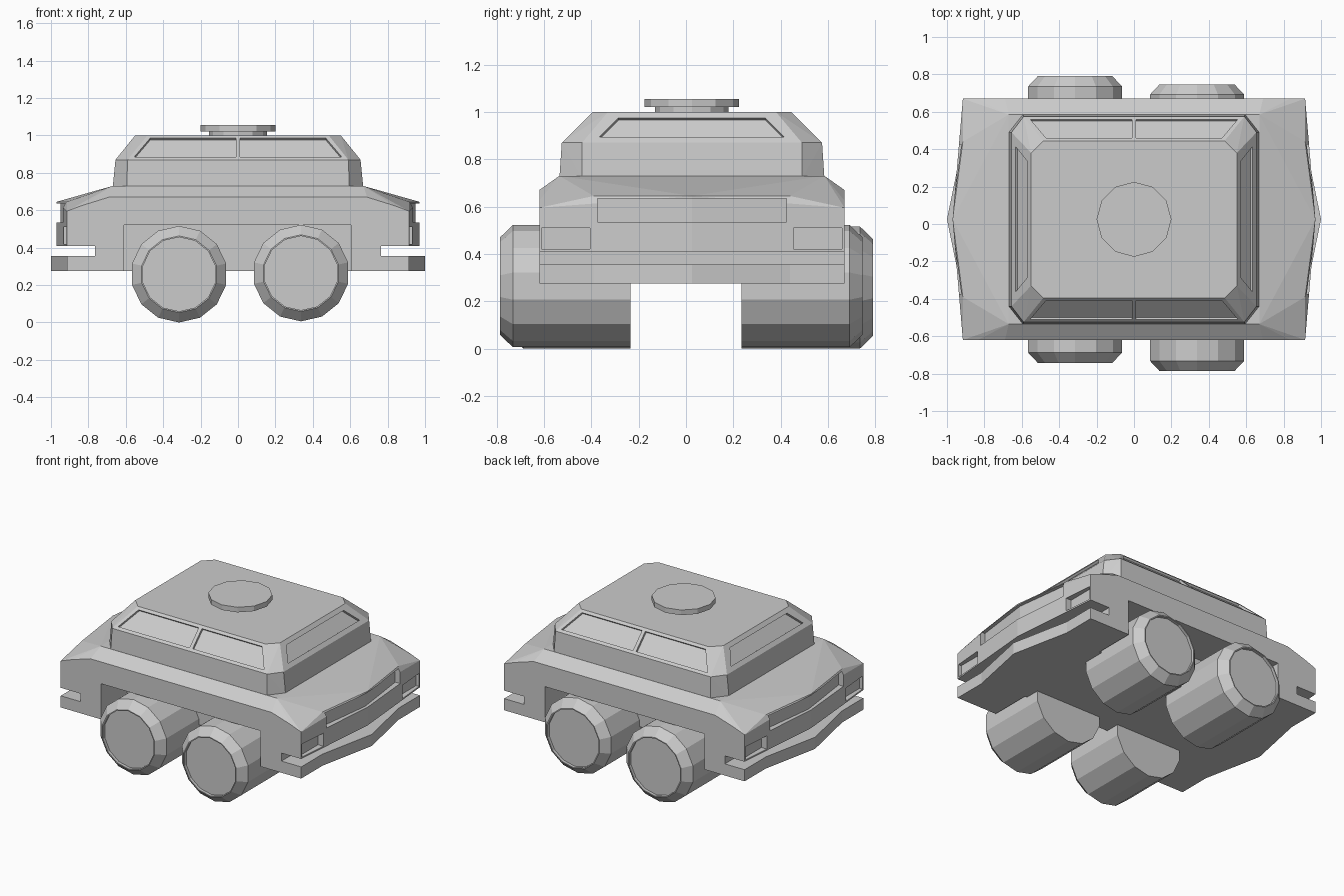
import bpy, bmesh, math
from mathutils import Vector

if "Cube" in bpy.data.objects:
    bpy.data.objects.remove(bpy.data.objects["Cube"])

CY = 0.025          # body centre line in y
SIGNS = (-1, 1)


def make(name, bm):
    bmesh.ops.recalc_face_normals(bm, faces=bm.faces)
    me = bpy.data.meshes.new(name)
    bm.to_mesh(me)
    bm.free()
    ob = bpy.data.objects.new(name, me)
    bpy.context.collection.objects.link(ob)
    return ob


def hull(name, pts):
    """Convex solid around points."""
    bm = bmesh.new()
    for p in pts:
        bm.verts.new(p)
    res = bmesh.ops.convex_hull(bm, input=bm.verts)
    loose = [v for v in bm.verts if not v.link_faces]
    bmesh.ops.delete(bm, geom=loose, context='VERTS')
    bmesh.ops.dissolve_limit(bm, angle_limit=0.01, verts=bm.verts, edges=bm.edges)
    return make(name, bm)


def prism(name, pts, vec):
    """Flat polygon swept along a vector."""
    bm = bmesh.new()
    f = bm.faces.new([bm.verts.new(p) for p in pts])
    new = bmesh.ops.extrude_face_region(bm, geom=[f])['geom']
    bmesh.ops.translate(bm, vec=vec, verts=[v for v in new if isinstance(v, bmesh.types.BMVert)])
    return make(name, bm)


def box(name, x0, x1, y0, y1, z0, z1):
    return prism(name, [(x0, y0, z0), (x1, y0, z0), (x1, y1, z0), (x0, y1, z0)], (0, 0, z1 - z0))


def cut(ob, cutter):
    cutter.hide_render = True
    m = ob.modifiers.new("cut", 'BOOLEAN')
    m.operation, m.solver, m.object = 'DIFFERENCE', 'EXACT', cutter
    bpy.context.view_layer.objects.active = ob
    bpy.ops.object.modifier_apply(modifier=m.name)
    bpy.data.objects.remove(cutter)


def mirror4(pts):
    return [(sx * x, CY + sy * y, z) for x, y, z in pts for sx in SIGNS for sy in SIGNS]


def lathe(name, profile, n, place):
    """Solid of revolution from (radius, height) rings; place maps to world."""
    bm = bmesh.new()
    rings = [[bm.verts.new(place(r * math.sin(2 * math.pi * i / n), r * math.cos(2 * math.pi * i / n), h))
              for i in range(n)] for r, h in profile]
    for a, b in zip(rings, rings[1:]):
        for i in range(n):
            j = (i + 1) % n
            bm.faces.new((a[i], a[j], b[j], b[i]))
    bm.faces.new(rings[0])
    bm.faces.new(rings[-1])
    return make(name, bm)


# Main body with pointed ends and a sloping hood
body = hull("body", mirror4([
    (.915, .645, .275), (.915, .645, .595), (.835, .645, .625), (.69, .645, .67),
    (.67, .56, .73), (.915, .415, .275), (.915, .415, .645),
    (.97, 0, .275), (.97, 0, .645)]))

# Slots above the bumpers, grille and headlight recesses
for s in SIGNS:
    cut(body, box("slot_cutter", s * .765, s * 1.2, -1, 1, .26, .41))
    cut(body, prism("grille_cutter", [(s * x, CY + y, .535) for x, y in
        ((.899, -.4), (.95, 0), (.899, .4), (1.1, .4), (1.1, -.4))], (0, 0, .1)))
    for t in SIGNS:
        cut(body, box("headlight_cutter", s * .893, s * 1.1, CY + t * .43, CY + t * .635, .42, .51))

# Wheel wells along both sides
for t in SIGNS:
    cut(body, box("well_cutter", -.61, .605, CY + t * .36, CY + t * 1, .2, .52))

# Bumpers
for s in SIGNS:
    prism("bumper", [(s * x, CY + y, .275) for x, y in
        ((.765, -.645), (.915, -.645), (.915, -.415), (1, 0), (.915, .415), (.915, .645), (.765, .645))],
        (0, 0, .08))
# Floor between the bumpers and the wheel wells is part of the body

# Cabin: three chamfered rings
cabin = hull("cabin", mirror4([
    (.67, .465, .72), (.595, .56, .72),
    (.655, .465, .87), (.59, .55, .87),
    (.55, .355, 1), (.485, .42, 1)]))


# Window recesses on the sloped cabin faces
def window(pts, normal):
    n = Vector(normal).normalized()
    cut(cabin, prism("window_cutter", [Vector(p) - n * .015 for p in pts], n * .1))


def side_y(z):
    return .55 - (z - .87) * .13 / .13


def end_x(z):
    return .655 - (z - .87) * .105 / .13


for t in SIGNS:
    for s in SIGNS:
        window([(s * x, CY + t * side_y(z), z) for x, z in
                ((.012, .885), (.555, .885), (.47, .985), (.012, .985))], (0, t * .13, .13))
    window([(t * end_x(z), CY + y, z) for y, z in
            ((-.39, .895), (.39, .895), (.31, .975), (-.31, .975))], (t * .13, 0, .105))

# Roof hatch
lathe("roof_hatch", [(.155, .99), (.155, 1.02), (.2, 1.02), (.2, 1.055)], 12,
      lambda a, b, h: (a, CY + b, h))

# Wheels: bevelled rim and dished face, each with its own overhang
R = .258
for x, z, side, out in ((-.315, .258, -1, .742), (.337, .264, -1, .787),
                        (-.315, .258, 1, .79), (.337, .264, 1, .747)):
    lathe("wheel", [(R, .235), (R, out - .055), (.205, out), (.198, out), (.198, out - .02)], 14,
          lambda a, b, h, x=x, z=z, side=side: (x + a, side * h, z + b))
